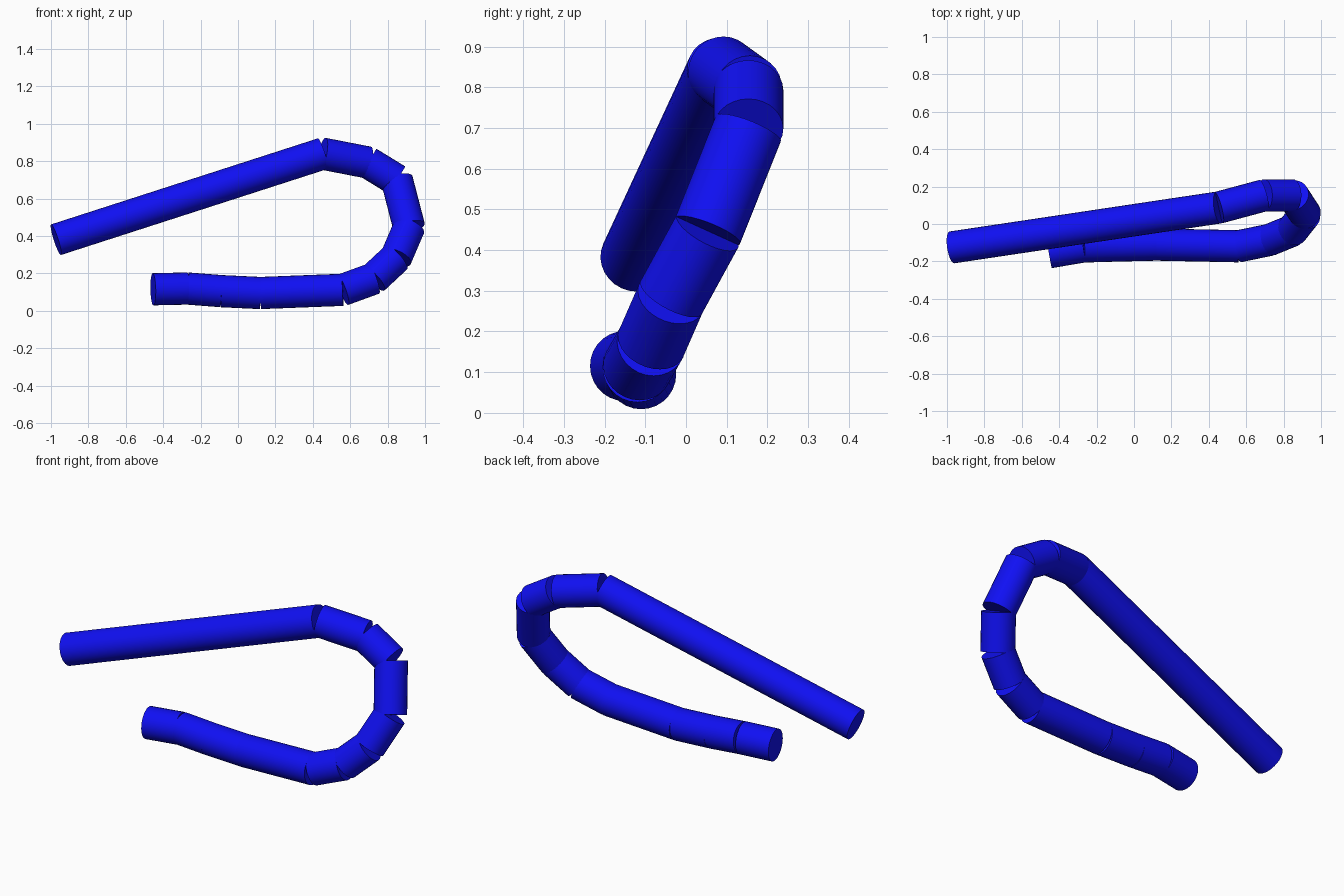
import bpy
from mathutils import Vector

if "Cube" in bpy.data.objects:
    bpy.data.objects.remove(bpy.data.objects["Cube"])

RADIUS = 0.086

# Centre line of the bent pipe, from the long straight end to the short end
path = [
    (-0.973, -0.125, 0.380), (0.453, 0.088, 0.840), (0.695, 0.153, 0.793),
    (0.850, 0.153, 0.698), (0.915, 0.053, 0.447), (0.845, -0.036, 0.284),
    (0.725, -0.085, 0.172), (0.560, -0.119, 0.112), (0.120, -0.110, 0.095),
    (-0.090, -0.115, 0.105), (-0.270, -0.120, 0.119), (-0.454, -0.151, 0.115),
]

blue = bpy.data.materials.new("blue")
blue.diffuse_color = (0.005, 0.005, 0.9, 1)
blue.use_nodes = True
blue.node_tree.nodes["Principled BSDF"].inputs["Base Color"].default_value = blue.diffuse_color


def pipe_segment(name, a, b):
    """Capped straight cylinder between two points."""
    a, b = Vector(a), Vector(b)
    bpy.ops.mesh.primitive_cylinder_add(
        vertices=28, radius=RADIUS, depth=(b - a).length, location=(a + b) / 2)
    ob = bpy.context.object
    ob.name = name
    ob.rotation_euler = (b - a).to_track_quat('Z', 'Y').to_euler()
    ob.data.materials.append(blue)
    bpy.ops.object.shade_smooth_by_angle()


# Straight pieces butted end to end, leaving open wedges at the bends
for i, (a, b) in enumerate(zip(path, path[1:])):
    pipe_segment(f"pipe_segment_{i + 1}", a, b)
